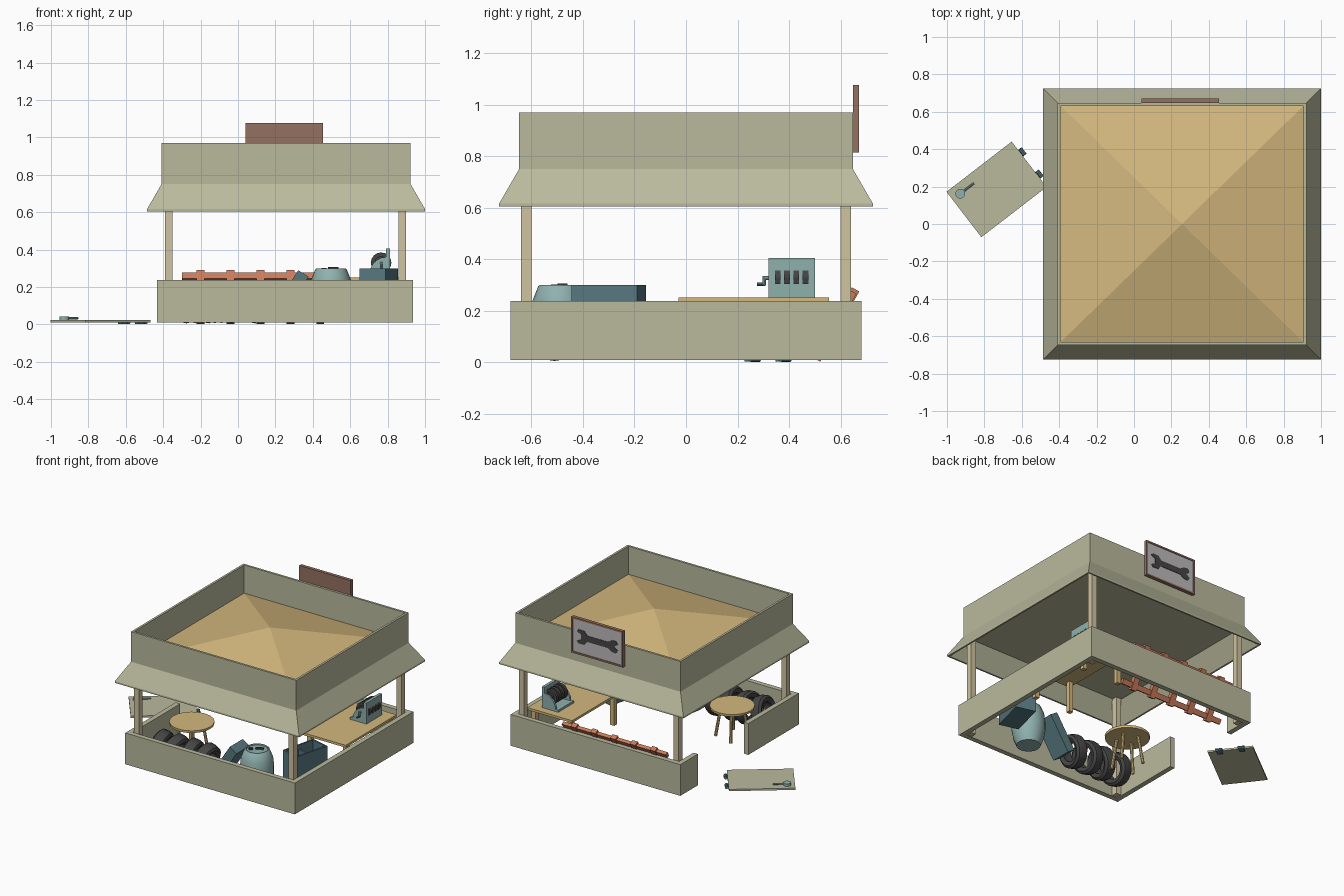
import bpy, bmesh, math
from mathutils import Vector, Matrix, Euler

if "Cube" in bpy.data.objects:
    bpy.data.objects.remove(bpy.data.objects["Cube"])


def material(name, rgb):
    m = bpy.data.materials.new(name)
    lin = [((c / 255 + 0.055) / 1.055) ** 2.4 for c in rgb]
    m.diffuse_color = (*lin, 1)
    m.use_nodes = True
    m.node_tree.nodes["Principled BSDF"].inputs["Base Color"].default_value = m.diffuse_color
    return m


WALL = material("khaki wall", (186, 186, 158))
TAN = material("tan wood", (212, 184, 126))
POST = material("pale wood", (208, 195, 160))
BROWN = material("brown frame", (148, 113, 98))
PANEL = material("light grey", (190, 186, 188))
DARK = material("dark rubber", (70, 69, 69))
TEAL = material("light teal", (143, 177, 174))
STEEL = material("dark teal", (86, 120, 128))
RUST = material("rust red", (202, 122, 90))


def finish(name, bm, mat, loc=(0, 0, 0), rot=(0, 0, 0), smooth=False):
    bmesh.ops.recalc_face_normals(bm, faces=bm.faces)
    me = bpy.data.meshes.new(name)
    bm.to_mesh(me)
    bm.free()
    me.materials.append(mat)
    ob = bpy.data.objects.new(name, me)
    bpy.context.collection.objects.link(ob)
    ob.location, ob.rotation_euler = loc, rot
    if smooth:
        bpy.ops.object.select_all(action='DESELECT')
        ob.select_set(True)
        bpy.context.view_layer.objects.active = ob
        bpy.ops.object.shade_smooth_by_angle(angle=math.radians(35))
    return ob


def box(name, c, s, mat, rot=(0, 0, 0)):
    bm = bmesh.new()
    bmesh.ops.create_cube(bm, size=1, matrix=Matrix.Diagonal((*s, 1)))
    return finish(name, bm, mat, c, rot)


def span(name, lo, hi, mat):
    lo, hi = Vector(lo), Vector(hi)
    return box(name, (lo + hi) / 2, hi - lo, mat)


def rod(name, a, b, r, mat, segs=8):
    a, b = Vector(a), Vector(b)
    bm = bmesh.new()
    bmesh.ops.create_cone(bm, cap_ends=True, segments=segs, radius1=r, radius2=r, depth=(b - a).length)
    return finish(name, bm, mat, (a + b) / 2, Vector((0, 0, 1)).rotation_difference(b - a).to_euler())


def rings(bm, loops, closed):
    """Skin a list of vertex loops; closed joins last to first, else caps."""
    vs = [[bm.verts.new(p) for p in lp] for lp in loops]
    n = len(vs[0])
    for i in range(len(vs) if closed else len(vs) - 1):
        a, b = vs[i], vs[(i + 1) % len(vs)]
        for j in range(n):
            bm.faces.new((a[j], a[(j + 1) % n], b[(j + 1) % n], b[j]))
    if not closed:
        bm.faces.new(vs[0])
        bm.faces.new(vs[-1])


def lathe(name, prof, mat, loc, segs=20, closed=False, rot=(0, 0, 0), smooth=True):
    bm = bmesh.new()
    ang = [2 * math.pi * k / segs for k in range(segs)]
    rings(bm, [[(r * math.cos(t), r * math.sin(t), z) for t in ang] for r, z in prof], closed)
    return finish(name, bm, mat, loc, rot, smooth)


def plate(name, pts, y0, y1, mat):
    """Extrude an xz outline along y."""
    bm = bmesh.new()
    rings(bm, [[(x, y, z) for x, z in pts] for y in (y0, y1)], False)
    return finish(name, bm, mat)


# --- roof: parapet with flared skirt, hollow below ---
CX = 0.257
HX, HY = 0.666, 0.648
bm = bmesh.new()
skirt = [(0.077, 0.605), (0.077, 0.617), (0, 0.75), (0, 0.97), (-0.016, 0.97), (-0.016, 0.745), (0.065, 0.605)]
rings(bm, [[(CX + sx * (HX + o), sy * (HY + o), z) for sx, sy in ((-1, -1), (1, -1), (1, 1), (-1, 1))]
           for o, z in skirt], True)
finish("roof_parapet_and_skirt", bm, WALL)
span("ceiling", (CX - HX + .01, -HY + .01, 0.742), (CX + HX - .01, HY - .01, 0.755), WALL)

bm = bmesh.new()
base = [bm.verts.new((CX + sx * 0.651, sy * 0.633, 0.765)) for sx, sy in ((-1, -1), (1, -1), (1, 1), (-1, 1))]
apex = bm.verts.new((CX, 0, 0.93))
bm.faces.new(base)
for i in range(4):
    bm.faces.new((base[i], base[(i + 1) % 4], apex))
finish("roof_pyramid", bm, TAN)

# --- low walls with a doorway on the left side ---
X0, X1, Y0, Z0, Z1, T = -0.432, 0.936, 0.682, 0.01, 0.238, 0.036
span("front_wall", (X0, -Y0, Z0), (X1, -Y0 + T, Z1), WALL)
span("back_wall", (X0, Y0 - T, Z0), (X1, Y0, Z1), WALL)
span("right_wall", (X1 - T, -Y0 + T, Z0), (X1, Y0 - T, Z1), WALL)
span("left_wall_front", (X0, -Y0 + T, Z0), (X0 + T, -0.10, Z1), WALL)
span("left_wall_back", (X0, 0.48, Z0), (X0 + T, Y0 - T, Z1), WALL)

# --- corner posts ---
for x in (-0.37, 0.878):
    for y in (-0.62, 0.62):
        box("corner_post", (x, y, 0.378), (0.04, 0.042, 0.735), POST)

# --- sign with wrench silhouette on the back ---
span("sign_board", (0.04, 0.648, 0.815), (0.455, 0.664, 1.077), BROWN)
for z in (0.815, 1.065):
    span("sign_frame_bar", (0.04, 0.662, z), (0.455, 0.672, z + 0.012), BROWN)
for x in (0.04, 0.443):
    span("sign_frame_side", (x, 0.662, 0.815), (x + 0.012, 0.672, 1.077), BROWN)
span("sign_panel", (0.052, 0.663, 0.827), (0.443, 0.667, 1.065), PANEL)
half = [(-0.165, 0.022), (-0.15, 0.045), (-0.115, 0.042), (-0.085, 0.022), (0.08, 0.022), (0.105, 0.05),
        (0.15, 0.052), (0.165, 0.035), (0.13, 0.018)]
outline = half + [(x, -z) for x, z in reversed(half)]
outline.append((-0.135, 0))
plate("sign_wrench", [(0.2475 + x, 0.946 + z) for x, z in outline], 0.666, 0.670, DARK)

# --- fallen door with hinges and handle ---
rz = math.radians(37.6)
D = Matrix.Translation((-0.735, 0.185, 0)) @ Matrix.Rotation(rz, 4, 'Z')
box("fallen_door", D @ Vector((0, 0, 0.018)), (0.44, 0.306, 0.013), WALL, (0, 0, rz))
for v in (-0.075, 0.075):
    box("door_hinge", D @ Vector((0.215, v, 0.010)), (0.05, 0.035, 0.014), STEEL, (0, 0, rz))
    rod("hinge_pin", D @ Vector((0.232, v - 0.022, 0.013)), D @ Vector((0.232, v + 0.022, 0.013)), 0.012, STEEL)
rod("door_knob", D @ Vector((-0.168, 0.1, 0.02)), D @ Vector((-0.168, 0.1, 0.043)), 0.026, TEAL, 14)
rod("door_lever", D @ Vector((-0.168, 0.1, 0.033)), D @ Vector((-0.075, 0.1, 0.033)), 0.006, TEAL)

# --- workbench ---
span("workbench_top", (0.53, -0.03, 0.235), (0.89, 0.555, 0.252), TAN)
for x in (0.57, 0.86):
    for y in (0.02, 0.51):
        box("workbench_leg", (x, y, 0.123), (0.032, 0.032, 0.226), TAN)

# --- hand-cranked machine on the bench ---
span("machine_back_plate", (0.79, 0.32, 0.25), (0.812, 0.50, 0.405), TEAL)
span("machine_base", (0.68, 0.32, 0.25), (0.80, 0.50, 0.268), TEAL)
arc = [(0.80 - 0.10 * math.cos(t), 0.262 + 0.10 * math.sin(t)) for t in [i * math.pi / 10 for i in range(6)]]
for y in (0.32, 0.486):
    plate("machine_cheek", arc + [(0.80, 0.262)], y, y + 0.014, TEAL)
for i in range(4):
    y = 0.345 + i * 0.036
    rod("machine_drum_disc", (0.765, y, 0.33), (0.765, y + 0.022, 0.33), 0.055, DARK, 16)
rod("machine_drum_core", (0.765, 0.33, 0.33), (0.765, 0.49, 0.33), 0.035, DARK, 12)
rod("crank_shaft", (0.765, 0.30, 0.328), (0.765, 0.33, 0.328), 0.008, TEAL)
rod("crank_arm", (0.765, 0.304, 0.335), (0.765, 0.304, 0.298), 0.007, TEAL)
rod("crank_grip", (0.765, 0.276, 0.303), (0.765, 0.306, 0.303), 0.007, STEEL)

# --- open crate ---
cz = math.radians(-14.3)
C = Matrix.Translation((0.7525, -0.30, 0)) @ Matrix.Rotation(cz, 4, 'Z')
for name, c, s in (("crate_floor", (0, 0, 0.05), (0.144, 0.263, 0.02)),
                   ("crate_side", (-0.066, 0, 0.17), (0.012, 0.263, 0.26)),
                   ("crate_side", (0.066, 0, 0.17), (0.012, 0.263, 0.26)),
                   ("crate_end", (0, -0.1255, 0.17), (0.13, 0.012, 0.26)),
                   ("crate_end", (0, 0.1255, 0.17), (0.13, 0.012, 0.26)),
                   ("crate_divider", (0, 0, 0.16), (0.13, 0.012, 0.22))):
    box(name, C @ Vector(c), s, STEEL, (0, 0, cz))

# --- barrel ---
lathe("barrel", [(0.08, 0.01), (0.1, 0.06), (0.113, 0.13), (0.113, 0.18), (0.106, 0.24), (0.084, 0.295),
                 (0.078, 0.30), (0.072, 0.30), (0.07, 0.292)], TEAL, (0.497, -0.49, 0))
rod("barrel_cap", (0.46, -0.51, 0.29), (0.46, -0.51, 0.303), 0.014, DARK, 10)
box("barrel_handle", (0.51, -0.48, 0.3), (0.055, 0.014, 0.012), DARK, (0, 0, 0.5))

# --- fuel can leaning on the barrel ---
box("leaning_can", (0.275, -0.48, 0.157), (0.065, 0.15, 0.275), STEEL, (0, math.radians(33), 0))

# --- row of leaning tyres ---
tyre = [(0.068, -0.032), (0.095, -0.044), (0.112, -0.032), (0.116, 0), (0.112, 0.032), (0.095, 0.044),
        (0.068, 0.032), (0.075, 0)]
for i in range(4):
    lathe("tyre", tyre, DARK, (-0.27 + i * 0.122, -0.51, 0.122), 20, True,
          (0, math.radians(108), math.radians(6 * (-1) ** i)))

# --- round table with splayed legs ---
TX, TY = -0.177, -0.279
lathe("round_table_top", [(0.148, 0.22), (0.15, 0.237)], TAN, (TX, TY, 0), 20)
for k in range(4):
    t = math.radians(30 + 90 * k)
    d = Vector((math.cos(t), math.sin(t), 0))
    o = Vector((TX, TY, 0))
    rod("round_table_leg", o + d * 0.075 + Vector((0, 0, 0.222)), o + d * 0.11 + Vector((0, 0, 0.01)), 0.011, TAN)

# --- ladder leaning on its side against the back wall ---
lean = math.atan2(0.125, 0.225)
up = Vector((0, math.sin(lean), math.cos(lean)))
mid = Vector((0.12, 0.582, 0.147))
for s in (-1, 1):
    box("ladder_rail", mid + up * s * 0.125, (0.84, 0.024, 0.036), RUST, (-lean, 0, 0))
for i in range(5):
    box("ladder_rung", mid + Vector((-0.32 + 0.16 * i, 0, 0)), (0.042, 0.034, 0.312), RUST, (-lean, 0, 0))
